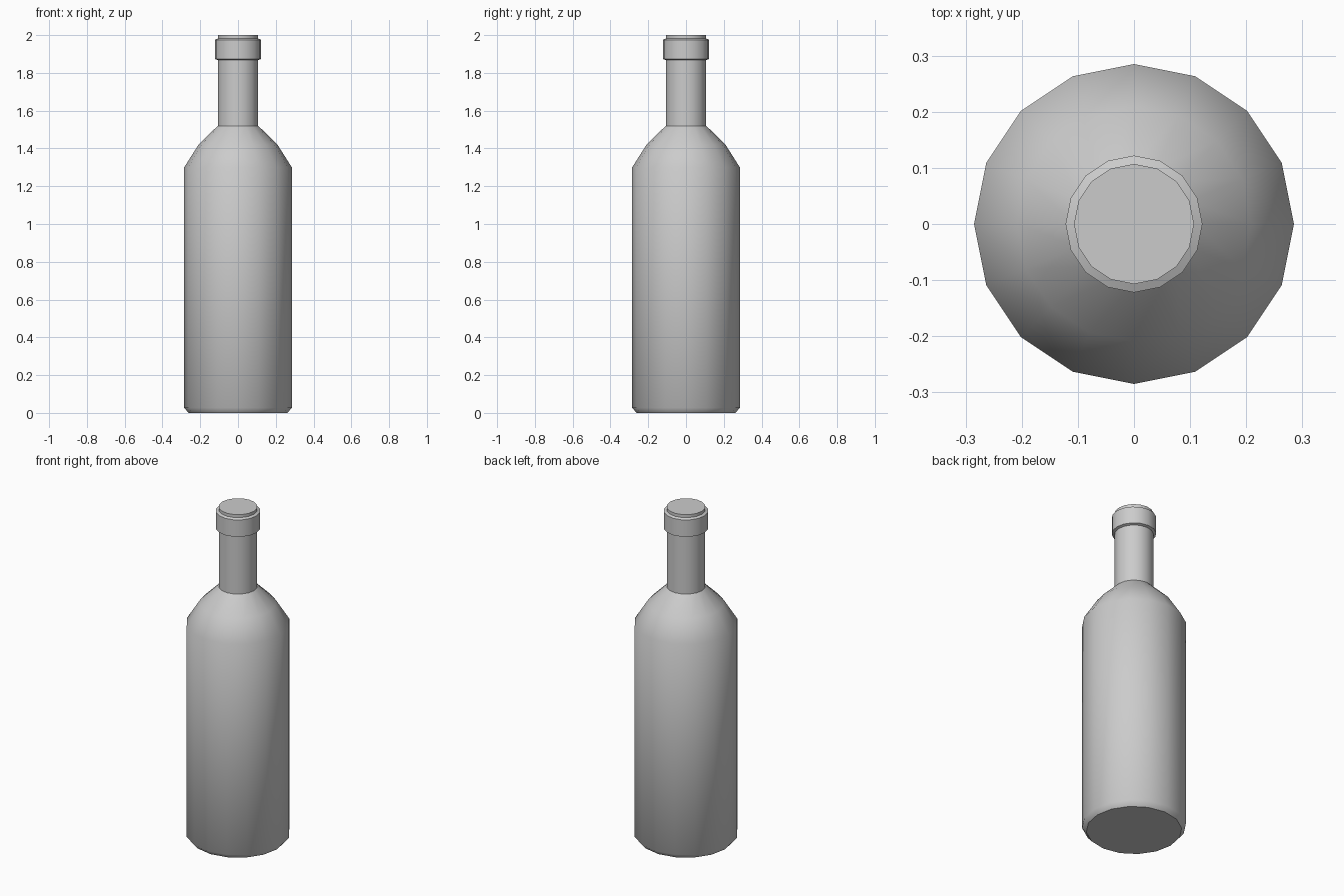
import bpy, bmesh, math

if "Cube" in bpy.data.objects:
    bpy.data.objects.remove(bpy.data.objects["Cube"])

SIDES = 16


def lathe(name, profile):
    """Spin an (r, z) profile into a closed solid with flat caps."""
    bm = bmesh.new()
    rings = [[bm.verts.new((r * math.cos(2 * math.pi * i / SIDES),
                            r * math.sin(2 * math.pi * i / SIDES), z))
              for i in range(SIDES)] for r, z in profile]
    for low, high in zip(rings, rings[1:]):
        for i in range(SIDES):
            j = (i + 1) % SIDES
            bm.faces.new((low[i], low[j], high[j], high[i]))
    bm.faces.new(rings[0][::-1])
    bm.faces.new(rings[-1])
    mesh = bpy.data.meshes.new(name)
    bm.to_mesh(mesh)
    bm.free()
    obj = bpy.data.objects.new(name, mesh)
    bpy.context.collection.objects.link(obj)
    bpy.ops.object.select_all(action='DESELECT')
    obj.select_set(True)
    bpy.context.view_layer.objects.active = obj
    bpy.ops.object.shade_smooth_by_angle(angle=math.radians(40))
    return obj


# Bottle as one continuous skin
lathe("bottle", [
    (0.262, 0.0), (0.285, 0.027),                   # chamfered base
    (0.285, 1.30), (0.209, 1.42), (0.107, 1.52),    # body and shoulder
    (0.107, 1.868),                                 # neck
    (0.122, 1.873), (0.122, 1.975),                 # collar
    (0.107, 1.982), (0.107, 2.0),                   # mouth
])
